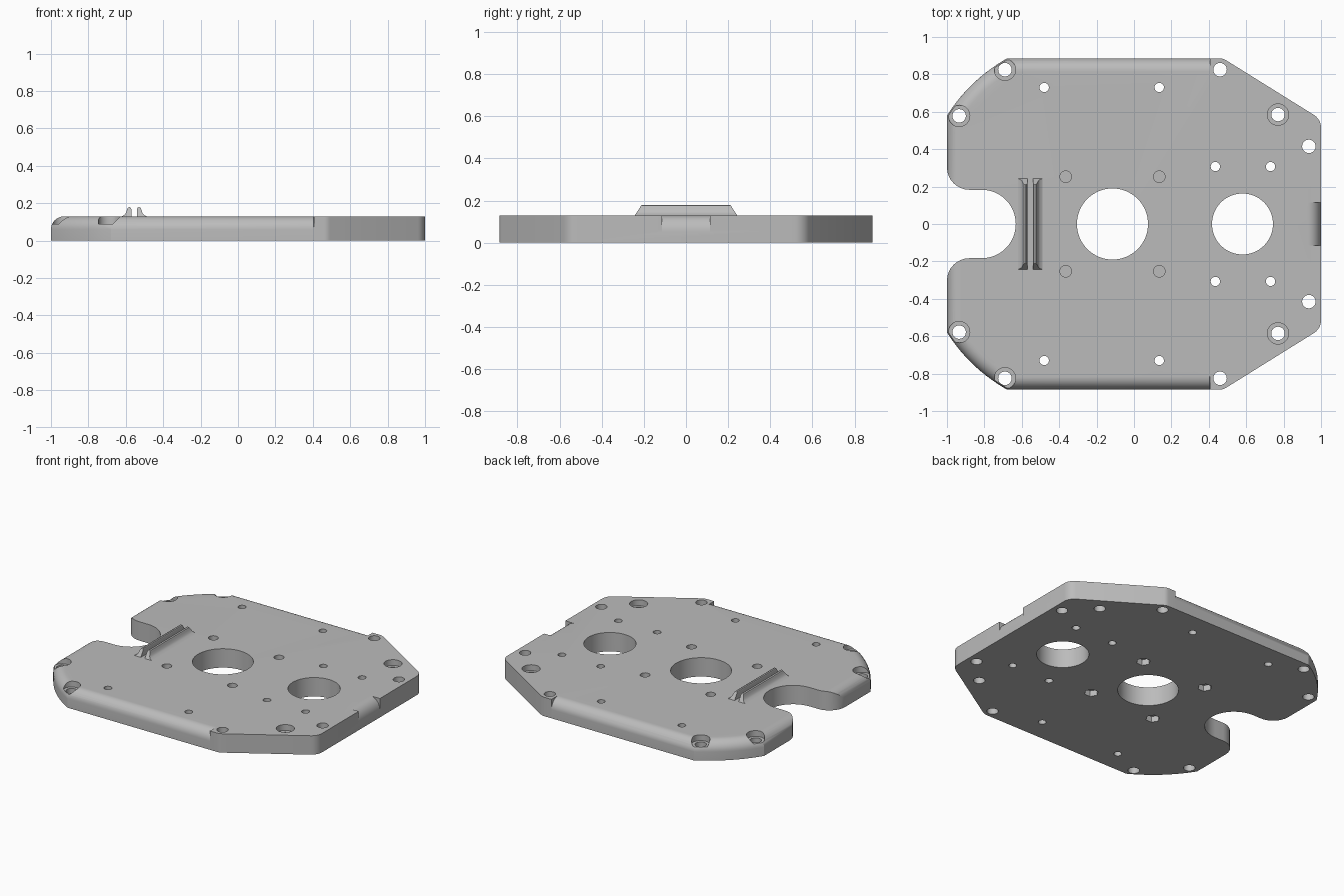
import bpy, bmesh, math
from math import cos, sin, pi, radians

if "Cube" in bpy.data.objects:
    bpy.data.objects.remove(bpy.data.objects["Cube"])

H = 0.13        # plate thickness
R = 0.07        # edge rounding radius

grey = bpy.data.materials.new("plain grey")
grey.use_nodes = True
colour = (0.5, 0.5, 0.5, 1)
grey.diffuse_color = colour
grey.node_tree.nodes["Principled BSDF"].inputs["Base Color"].default_value = colour


def arc(cx, cy, rx, ry, start, end, n):
    angles = [radians(start + (end - start) * i / n) for i in range(n + 1)]
    return [(cx + rx * cos(a), cy + ry * sin(a)) for a in angles]


def loft(bm, rings):
    """Skin closed rings of equal length and cap both ends."""
    layers = [[bm.verts.new(p) for p in ring] for ring in rings]
    n = len(layers[0])
    for a, b in zip(layers, layers[1:]):
        for i in range(n):
            j = (i + 1) % n
            bm.faces.new((a[i], a[j], b[j], b[i]))
    bm.faces.new(layers[0][::-1])
    bm.faces.new(layers[-1])


def prism(bm, pts, z0, z1):
    loft(bm, [[(x, y, z) for x, y in pts] for z in (z0, z1)])


def disc(bm, x, y, r, z0, z1, sides=32):
    prism(bm, arc(x, y, r, r, 0, 360 - 360 / sides, sides - 1), z0, z1)


def make(name, bm):
    bmesh.ops.remove_doubles(bm, verts=bm.verts, dist=1e-6)
    bmesh.ops.recalc_face_normals(bm, faces=bm.faces)
    mesh = bpy.data.meshes.new(name)
    bm.to_mesh(mesh)
    bm.free()
    mesh.materials.append(grey)
    ob = bpy.data.objects.new(name, mesh)
    bpy.context.collection.objects.link(ob)
    return ob


def activate(ob):
    bpy.ops.object.select_all(action='DESELECT')
    ob.select_set(True)
    bpy.context.view_layer.objects.active = ob


def cut(ob, bm):
    cutter = make("cutter", bm)
    cutter.hide_render = True
    mod = ob.modifiers.new("cut", 'BOOLEAN')
    mod.operation = 'DIFFERENCE'
    mod.solver = 'EXACT'
    mod.object = cutter
    activate(ob)
    bpy.ops.object.modifier_apply(modifier=mod.name)
    bpy.data.objects.remove(cutter)


# Plate outline, back half: bowed left corner, long edge, square-edged right end
p, c, q = (-1, 0.58), (-0.88, 0.77), (-0.68, 0.885)
bow = [tuple((1 - t) ** 2 * p[k] + 2 * t * (1 - t) * c[k] + t * t * q[k] for k in (0, 1))
       for t in [i / 10 for i in range(11)]]
rounded = bow + [(0.405, 0.885)]
square = [(0.406, 0.885)] + arc(0.46, 0.825, 0.06, 0.06, 90, 58, 4) + arc(0.92, 0.515, 0.08, 0.08, 58, 0, 6)
half = [(x, y, 1) for x, y in rounded] + [(x, y, 0) for x, y in square]
outline = half + [(x, -y, k) for x, y, k in reversed(half)]


def inset(d):
    """Move the rounded part of the outline inward by d."""
    out = []
    n = len(outline)
    for i, (x, y, k) in enumerate(outline):
        (ax, ay, _), (bx, by, _) = outline[i - 1], outline[(i + 1) % n]
        l1, l2 = math.hypot(x - ax, y - ay), math.hypot(bx - x, by - y)
        n1 = ((y - ay) / l1, (ax - x) / l1)
        n2 = ((by - y) / l2, (x - bx) / l2)
        s = d * k / (1 + n1[0] * n2[0] + n1[1] * n2[1])
        out.append((x + (n1[0] + n2[0]) * s, y + (n1[1] + n2[1]) * s))
    return out


bm = bmesh.new()
rings = [[(x, y, 0) for x, y in inset(0)]]
for i in range(9):
    a = pi / 2 * i / 8
    rings.append([(x, y, H - R + R * sin(a)) for x, y in inset(R * (1 - cos(a)))])
loft(bm, rings)
plate = make("base_plate", bm)

# Through openings: round-ended slot, two large bores, screw holes
bm = bmesh.new()
lip = [(-1.2, 0.3)] + arc(-0.88, 0.303, 0.12, 0.12, 180, 270, 8)
slot = lip + arc(-0.815, 0, 0.183, 0.183, 90, -90, 24) + [(x, -y) for x, y in reversed(lip)]
prism(bm, slot, -0.1, 0.3)
disc(bm, -0.115, 0, 0.19, -0.1, 0.3, 64)
disc(bm, 0.58, 0, 0.163, -0.1, 0.3, 64)
bolts = [(-0.69, 0.825), (-0.935, 0.578), (0.77, 0.585)]
for s in (1, -1):
    for x, y in bolts + [(0.46, 0.825), (0.935, 0.415)]:
        disc(bm, x, s * y, 0.036, -0.1, 0.3)
    for x, y in [(-0.48, 0.73), (0.135, 0.73), (0.435, 0.307), (0.73, 0.307)]:
        disc(bm, x, s * y, 0.025, -0.1, 0.3, 24)
cut(plate, bm)

# Pockets: counterbores, blind holes, hexagonal recesses, rounded notch
bm = bmesh.new()
for s in (1, -1):
    for x, y in bolts:
        disc(bm, x, s * y, 0.057, 0.09, 0.3)
    for x in (-0.365, 0.135):
        disc(bm, x, s * 0.253, 0.031, 0.07, 0.3)
        disc(bm, x, s * 0.253, 0.045, -0.1, 0.04, 6)
notch = arc(0.93, 0.05, 0.07, 0.08, 90, 0, 8) + [(1.2, 0.05), (1.2, 0.3), (0.93, 0.3)]
loft(bm, [[(x, y, z) for x, z in notch] for y in (-0.115, 0.115)])
cut(plate, bm)

# Pair of mirrored ribs with sloping ends
rib = [(0.015, 0.125), (0.015, 0.168), (0.019, 0.177), (0.026, 0.18), (0.034, 0.176),
       (0.039, 0.165), (0.044, 0.148), (0.052, 0.138), (0.066, 0.13), (0.066, 0.125)]
ribs = []
for name, s in (("left_rib", 1), ("right_rib", -1)):
    bm = bmesh.new()
    loft(bm, [[(-0.555 + s * x, e * (0.243 - 0.65 * (z - H)), z) for x, z in rib] for e in (-1, 1)])
    ribs.append(make(name, bm))

for ob in [plate] + ribs:
    activate(ob)
    bpy.ops.object.shade_smooth_by_angle(angle=radians(30))
